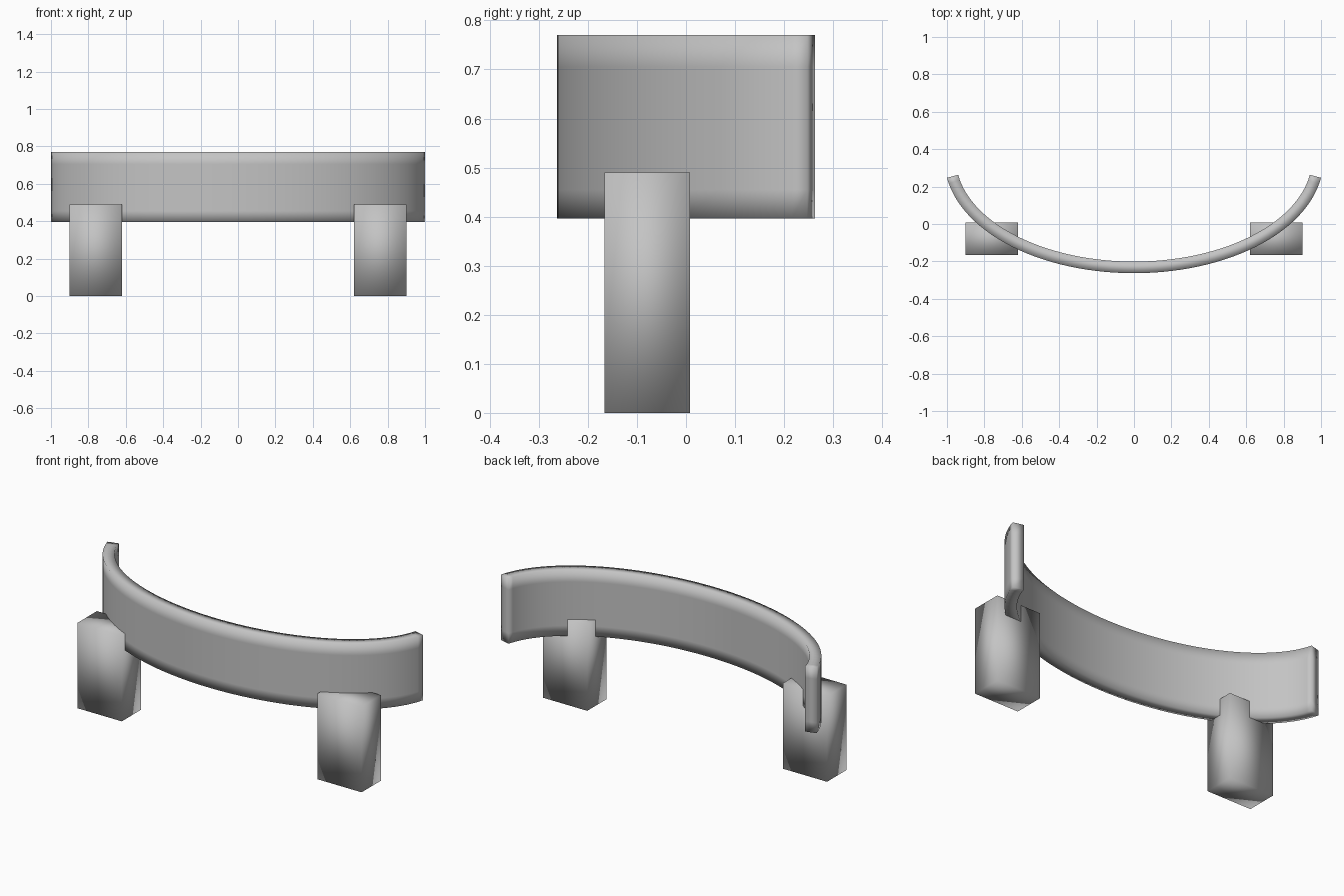
import bpy
import bmesh
import math

if "Cube" in bpy.data.objects:
    bpy.data.objects.remove(bpy.data.objects["Cube"])

grey = bpy.data.materials.new("plain grey")
grey.diffuse_color = (0.55, 0.55, 0.55, 1)
grey.use_nodes = True
grey.node_tree.nodes["Principled BSDF"].inputs["Base Color"].default_value = grey.diffuse_color


def add_mesh(name, bm):
    """Finish a bmesh as a fully smooth grey object."""
    bmesh.ops.recalc_face_normals(bm, faces=bm.faces[:])
    for face in bm.faces:
        face.smooth = True
    mesh = bpy.data.meshes.new(name)
    bm.to_mesh(mesh)
    bm.free()
    mesh.materials.append(grey)
    obj = bpy.data.objects.new(name, mesh)
    bpy.context.collection.objects.link(obj)
    return obj


# Curved band: a tall thin section swept along part of an ellipse
RX, RY, CENTRE_Y = 0.982, 0.577, 0.345
HALF = 0.031
END = math.asin(0.97 / RX)
STEPS = 56
LEVELS = (0.396, 0.455, 0.705, 0.77)
section = [(HALF, z) for z in LEVELS] + [(-HALF, z) for z in reversed(LEVELS)]

# Extra rings near both ends keep the shading tight there
angles = [END * (2 * i / STEPS - 1) for i in range(STEPS + 1)]

bm = bmesh.new()
rings = []
for t in angles:
    x, y = RX * math.sin(t), CENTRE_Y - RY * math.cos(t)
    nx, ny = RY * math.sin(t), -RX * math.cos(t)
    length = math.hypot(nx, ny)
    nx, ny = nx / length, ny / length
    rings.append([bm.verts.new((x + nx * d, y + ny * d, z)) for d, z in section])

count = len(section)
for a, b in zip(rings, rings[1:]):
    for i in range(count):
        j = (i + 1) % count
        bm.faces.new((a[i], a[j], b[j], b[i]))

# End caps as quads between matching inner and outer levels
for ring in (rings[0], rings[-1]):
    for i in range(len(LEVELS) - 1):
        bm.faces.new((ring[i], ring[i + 1], ring[count - 2 - i], ring[count - 1 - i]))
add_mesh("curved_band", bm)

# Two block legs that the band is let into
for side, name in ((-1, "left_leg"), (1, "right_leg")):
    bm = bmesh.new()
    bmesh.ops.create_cube(bm, size=1)
    for v in bm.verts:
        v.co = (side * 0.76 + v.co.x * 0.28,
                -0.079 + v.co.y * 0.175,
                (v.co.z + 0.5) * 0.49)
    add_mesh(name, bm)
